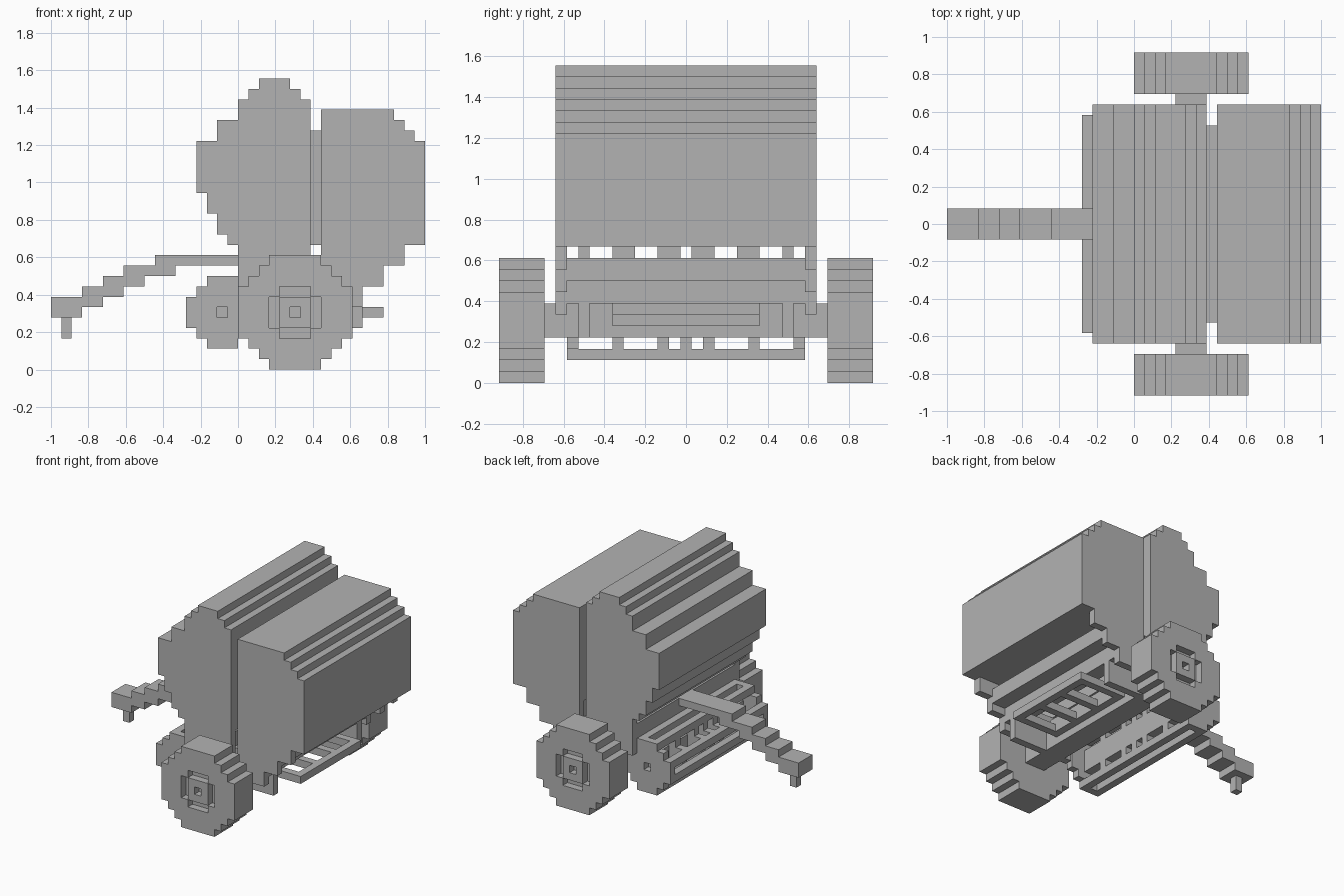
import bpy
import bmesh

U = 1 / 18  # one block of the model's grid

cube = bpy.data.objects.get("Cube")
if cube:
    bpy.data.objects.remove(cube, do_unlink=True)

grey = bpy.data.materials.new("plain grey")
grey.use_nodes = True
grey.diffuse_color = (0.45, 0.45, 0.45, 1)
grey.node_tree.nodes["Principled BSDF"].inputs["Base Color"].default_value = (0.45, 0.45, 0.45, 1)


def finish(name, bm):
    bmesh.ops.scale(bm, vec=(U, U, U), verts=bm.verts)
    bmesh.ops.recalc_face_normals(bm, faces=bm.faces)
    mesh = bpy.data.meshes.new(name)
    bm.to_mesh(mesh)
    bm.free()
    mesh.materials.append(grey)
    obj = bpy.data.objects.new(name, mesh)
    bpy.context.collection.objects.link(obj)
    return obj


def stepped(name, rows, y0, y1):
    """Prism along y; rows are (z0, z1, x0, x1) from bottom to top."""
    right = [(r[3], z) for r in rows for z in r[:2]]
    left = [(r[2], z) for r in reversed(rows) for z in (r[1], r[0])]
    points = []
    for p in right + left:
        if p not in points:
            points.append(p)
    bm = bmesh.new()
    face = bm.faces.new([bm.verts.new((x, y0, z)) for x, z in points])
    new = bmesh.ops.extrude_face_region(bm, geom=[face])["geom"]
    verts = [v for v in new if isinstance(v, bmesh.types.BMVert)]
    bmesh.ops.translate(bm, vec=(0, y1 - y0, 0), verts=verts)
    return finish(name, bm)


def box(name, x0, x1, y0, y1, z0, z1):
    return stepped(name, [(z0, z1, x0, x1)], y0, y1)


def cut(obj, cutter):
    mod = obj.modifiers.new("cut", "BOOLEAN")
    mod.operation, mod.solver, mod.object = "DIFFERENCE", "EXACT", cutter
    graph = bpy.context.evaluated_depsgraph_get()
    mesh = bpy.data.meshes.new_from_object(obj.evaluated_get(graph))
    obj.modifiers.clear()
    obj.data = mesh
    bpy.data.objects.remove(cutter, do_unlink=True)


def span(s, a, b):
    return sorted((s * a, s * b))


# bale chamber and tailgate
stepped("bale_chamber", [(12, 13, -1, 7), (13, 15, -2, 7), (15, 17, -3, 7), (17, 22, -4, 7),
                         (22, 24, -2, 7), (24, 26, 0, 7), (26, 27, 1, 6), (27, 28, 2, 5)], -11.5, 11.5)
stepped("tailgate", [(12, 22, 8, 18), (22, 23, 8, 17), (23, 24, 8, 16), (24, 25, 8, 15)], -11.5, 11.5)
box("gate_seal", 7, 8, -9.5, 9.5, 12, 23)

wheel_rows = [(0, 1, 3, 8), (1, 2, 2, 9), (2, 3, 1, 10), (3, 8, 0, 11),
              (8, 9, 1, 10), (9, 10, 2, 9), (10, 11, 3, 8)]
hub_rows = [(3, 4, 4, 7), (4, 7, 3, 8), (7, 8, 4, 7)]
drum_rows = [(2, 3, -3, 0), (3, 4, -4, 1), (4, 7, -5, 2), (7, 8, -4, 1), (8, 9, -3, 0)]

for s, side in ((1, "back"), (-1, "front")):
    # wheel with a recessed cross and a square hub
    wheel = stepped(side + "_wheel", wheel_rows, *span(s, 12.5, 16.5))
    cut(wheel, stepped("hub_cutter", hub_rows, *span(s, 15.5, 17.5)))
    hub = box(side + "_hub", 4, 7, *span(s, 15.5, 16.5), 4, 7)
    cut(hub, box("hole_cutter", 5, 6, *span(s, 15, 17), 5, 6))
    # side plates below the chambers
    stepped(side + "_chamber_plate", [(7, 12, 0, 7)], *span(s, 10.5, 11.5))
    stepped(side + "_gate_plate", [(6, 8, 8, 12), (8, 10, 8, 14), (10, 12, 8, 16)], *span(s, 10.5, 11.5))
    # pickup end disc
    disc = stepped(side + "_pickup_disc", drum_rows, *span(s, 9.5, 10.5))
    cut(disc, box("hole_cutter", -2, -1, *span(s, 9, 11), 5, 6))
    # hangers between the roller and the chambers
    for a, b in ((8.5, 9.5), (4.5, 6.5), (0.5, 2.5)):
        for x in (1, 9):
            box(side + "_belt", x, x + 2, *span(s, a, b), 8, 12)
    box(side + "_frame_rail", 3, 12, *span(s, 8.5, 9.5), 4, 9)

# axle and cross beams
box("axle", 4, 7, -12.5, 12.5, 4, 7)
box("front_beam", 0, 3, -10.5, 10.5, 9, 11)
box("middle_beam", 4, 6, -10.5, 10.5, 9, 11)
box("rear_roller", 10, 12, -10.5, 10.5, 7, 9)
box("upper_roller", 12, 14, -10.5, 10.5, 9, 11)

# pickup drum: perimeter bars, shaft and tines
for x, z in ((-5, 4), (-5, 6), (-3, 2), (-1, 2), (-3, 8), (-1, 8)):
    box("pickup_bar", x, x + 1, -9.5, 9.5, z, z + 1)
box("pickup_shaft", -2, 0, -9.5, 9.5, 4, 7)
for y in (-10, -6, -2, 0, 2, 6, 10):
    if abs(y) < 10:
        stepped("pickup_tine", [(3, 4, -3, 0), (4, 7, -4, 0), (7, 8, -3, 0)], y - 0.5, y + 0.5)

# bale ramp
box("ramp_end_bar", 13, 14, -6.5, 6.5, 5, 6)
for y in (-6, -2, 2, 6):
    box("ramp_rib", 7, 13, y - 0.5, y + 0.5, 5, 6)
box("ramp_back_bar", 7, 8, -6.5, 6.5, 5, 7)

# towing tongue and pin
stepped("tongue", [(5, 6, -18, -15), (6, 7, -18, -13), (7, 8, -15, -11),
                   (8, 9, -13, -9), (9, 10, -11, -6), (10, 11, -8, 0)], -1.5, 1.5)
box("hitch_pin", -17, -16, -0.5, 0.5, 3, 5)
